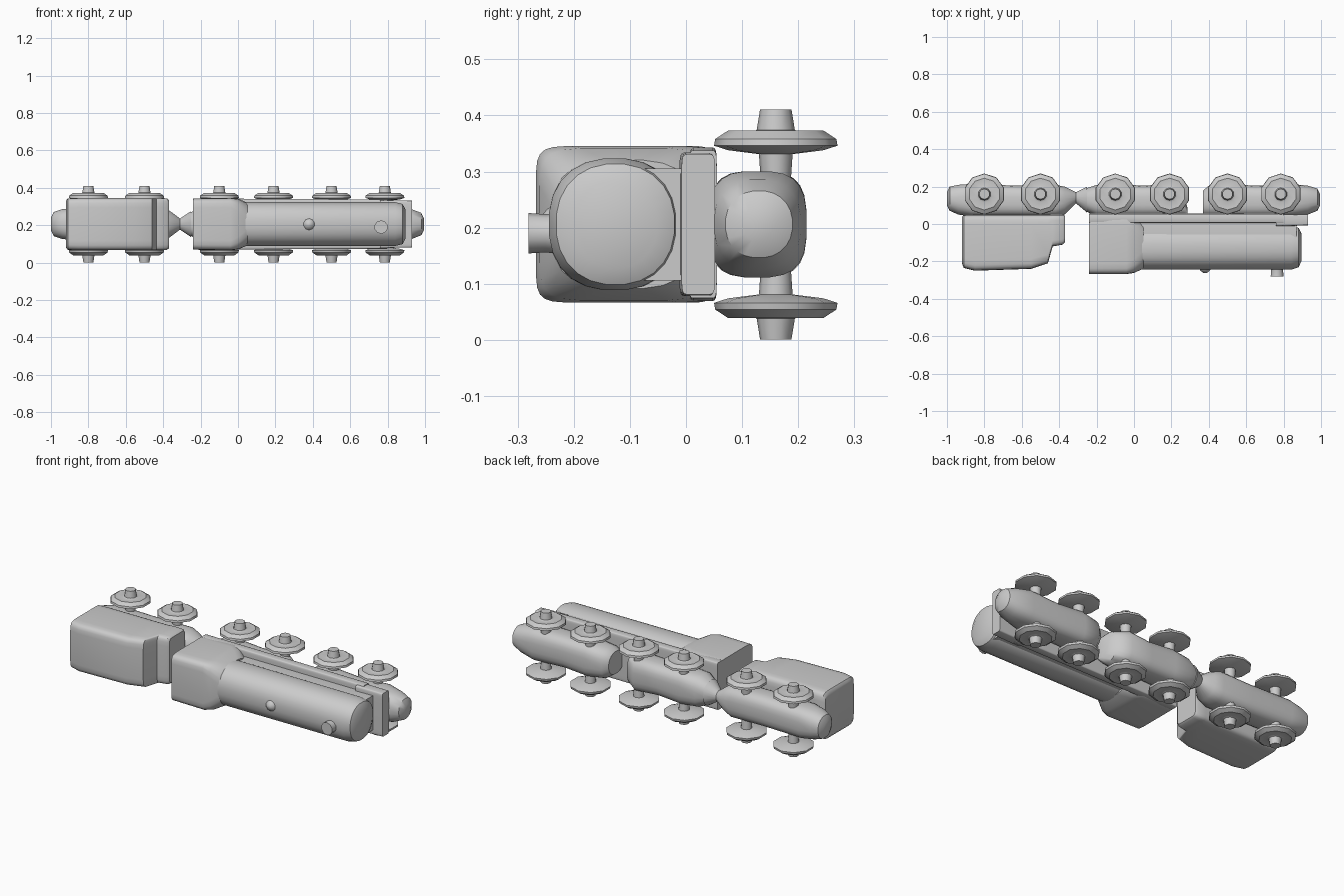
import bpy, bmesh, math

ZC = 0.206  # mid plane: the train lies on its side, wheels towards +y


def finish(name, bm, angle=40):
    bmesh.ops.recalc_face_normals(bm, faces=bm.faces)
    me = bpy.data.meshes.new(name)
    bm.to_mesh(me)
    bm.free()
    ob = bpy.data.objects.new(name, me)
    bpy.context.collection.objects.link(ob)
    bpy.ops.object.select_all(action='DESELECT')
    ob.select_set(True)
    bpy.context.view_layer.objects.active = ob
    bpy.ops.object.shade_smooth_by_angle(angle=math.radians(angle))
    return ob


def skin(bm, rings):
    n = len(rings[0])
    for a, b in zip(rings, rings[1:]):
        for i in range(n):
            bm.faces.new((a[i], a[(i + 1) % n], b[(i + 1) % n], b[i]))
    bm.faces.new(rings[0])
    bm.faces.new(rings[-1])


def loft(name, sections, n=24):
    """Sections along x: (x, y_min, y_max, half_depth, squareness)."""
    bm = bmesh.new()
    rings = []
    for x, y0, y1, hz, p in sections:
        ring = []
        for i in range(n):
            a = 2 * math.pi * (i + 0.5) / n
            c, s = math.cos(a), math.sin(a)
            u = math.copysign(abs(c) ** (2 / p), c)
            v = math.copysign(abs(s) ** (2 / p), s)
            ring.append(bm.verts.new((x, (y0 + y1) / 2 + u * (y1 - y0) / 2, ZC + v * hz)))
        rings.append(ring)
    skin(bm, rings)
    return finish(name, bm)


def lathe(name, profile, place, n):
    """Profile of (radius, height); place maps local x, y, height to the world."""
    bm = bmesh.new()
    rings = []
    for r, h in profile:
        rings.append([bm.verts.new(place(r * math.cos(2 * math.pi * (i + .5) / n),
                                         r * math.sin(2 * math.pi * (i + .5) / n), h))
                      for i in range(n)])
    skin(bm, rings)
    return finish(name, bm)


# tender body with its stepped front
loft("tender_body", [
    (-0.92, -0.21, 0.04, 0.125, 9), (-0.91, -0.235, 0.048, 0.138, 9),
    (-0.85, -0.25, 0.05, 0.14, 9), (-0.55, -0.24, 0.05, 0.14, 9),
    (-0.46, -0.21, 0.05, 0.14, 9), (-0.435, -0.12, 0.05, 0.14, 9),
    (-0.38, -0.11, 0.05, 0.138, 9), (-0.37, -0.10, 0.045, 0.13, 9)])

# cab, tapering into the boiler
loft("cab", [
    (-0.24, -0.268, 0.05, 0.137, 9), (-0.04, -0.268, 0.05, 0.14, 9),
    (0.0, -0.262, 0.04, 0.136, 6), (0.05, -0.24, 0.02, 0.115, 3)])

# boiler with rounded nose
loft("boiler", [
    (-0.02, -0.245, -0.01, 0.118, 2.4), (0.06, -0.245, -0.01, 0.118, 2.4),
    (0.84, -0.245, -0.01, 0.118, 2.3), (0.88, -0.232, -0.02, 0.108, 2.2),
    (0.895, -0.20, -0.05, 0.08, 2)])

# saddle filling the space below the boiler
loft("boiler_saddle", [(0.0, -0.12, 0.03, 0.10, 7), (0.87, -0.12, 0.03, 0.10, 7)])

# running board and buffer beam
loft("running_board", [(-0.24, 0.005, 0.055, 0.137, 12), (0.80, 0.005, 0.055, 0.132, 12)])
loft("buffer_beam", [(0.76, -0.012, 0.05, 0.128, 12), (0.93, -0.008, 0.052, 0.125, 12)])

# rounded undercarriages, with coupling noses
loft("tender_undercarriage", [
    (-1.0, 0.10, 0.17, 0.035, 2), (-0.985, 0.07, 0.20, 0.065, 2.2),
    (-0.94, 0.05, 0.21, 0.08, 2.4), (-0.87, 0.04, 0.215, 0.088, 3),
    (-0.62, 0.04, 0.205, 0.088, 3), (-0.42, 0.04, 0.21, 0.088, 3),
    (-0.37, 0.05, 0.20, 0.075, 2.3), (-0.31, 0.11, 0.17, 0.03, 2),
    (-0.25, 0.06, 0.20, 0.07, 2.3)])
loft("rear_undercarriage", [
    (-0.26, 0.07, 0.19, 0.06, 2.2), (-0.20, 0.04, 0.21, 0.09, 2.6),
    (-0.10, 0.04, 0.215, 0.095, 3.2), (0.05, 0.04, 0.205, 0.09, 3),
    (0.19, 0.04, 0.215, 0.095, 3.2), (0.26, 0.04, 0.17, 0.085, 2.6),
    (0.285, 0.04, 0.09, 0.06, 2.2)])
loft("front_undercarriage", [
    (0.37, 0.04, 0.18, 0.065, 2.2), (0.40, 0.04, 0.205, 0.085, 2.6),
    (0.50, 0.04, 0.215, 0.095, 3.2), (0.65, 0.04, 0.205, 0.09, 3),
    (0.84, 0.04, 0.215, 0.095, 3), (0.93, 0.05, 0.205, 0.08, 2.4),
    (0.98, 0.07, 0.19, 0.06, 2.2), (0.995, 0.10, 0.16, 0.03, 2)])

# dished wheels with pointed hubs, mirrored on both sides
WHEEL = [(0.025, 0.05), (0.03, 0.125), (0.085, 0.132), (0.11, 0.14), (0.108, 0.152),
         (0.085, 0.167), (0.045, 0.163), (0.034, 0.168), (0.028, 0.205)]
for side, tag in ((1, "upper"), (-1, "lower")):
    for k, x in enumerate((-0.80, -0.50, -0.10, 0.19, 0.50, 0.785)):
        lathe(f"wheel_{tag}_{k + 1}", WHEEL,
              lambda u, v, h: (x + u, 0.16 + v, ZC + side * h), 10)

# chimney and small steam dome
lathe("chimney", [(0.04, 0.20), (0.034, 0.25), (0.036, 0.281)],
      lambda u, v, h: (0.765 + u, -h, 0.19 + v), 10)
lathe("steam_dome", [(0.04, 0.225), (0.028, 0.248), (0.01, 0.262)],
      lambda u, v, h: (0.38 + u, -h, 0.205 + v), 10)
